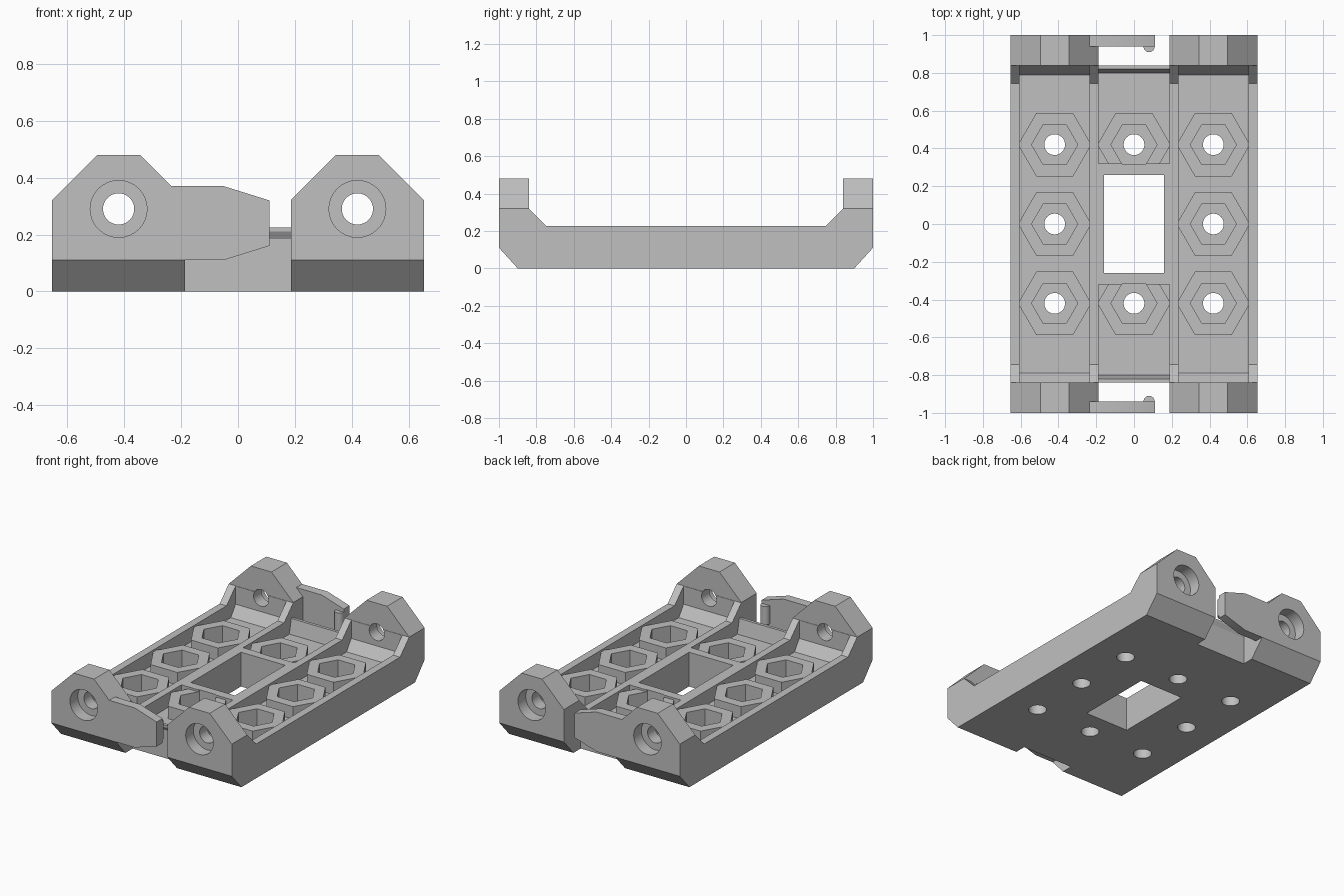
import bpy, bmesh, math
from mathutils import Vector

if "Cube" in bpy.data.objects:
    bpy.data.objects.remove(bpy.data.objects["Cube"], do_unlink=True)

grey = bpy.data.materials.new("plain_grey")
grey.use_nodes = True
colour = (0.53, 0.53, 0.53, 1)
grey.diffuse_color = colour
grey.node_tree.nodes["Principled BSDF"].inputs["Base Color"].default_value = colour


def prism(bm, profile, lo, hi, axis):
    """Extrude a 2D outline from lo to hi along an axis."""
    place = {"x": lambda a, b, t: (t, a, b),
             "y": lambda a, b, t: (a, t, b),
             "z": lambda a, b, t: (a, b, t)}[axis]
    face = bm.faces.new([bm.verts.new(place(a, b, lo)) for a, b in profile])
    out = bmesh.ops.extrude_face_region(bm, geom=[face])
    moved = [v for v in out["geom"] if isinstance(v, bmesh.types.BMVert)]
    bmesh.ops.translate(bm, verts=moved, vec=Vector(place(0, 0, hi - lo)))


def ring(cx, cy, r, n):
    return [(cx + r * math.cos(2 * math.pi * i / n),
             cy + r * math.sin(2 * math.pi * i / n)) for i in range(n)]


def rect(a, b, c, d):
    return [(a, c), (b, c), (b, d), (a, d)]


def mirrored(half):
    """Complete an outline that is symmetric about its first coordinate."""
    return half + [(-a, b) for a, b in reversed(half)]


def make(name, parts):
    bm = bmesh.new()
    for part in parts:
        prism(bm, *part)
    bmesh.ops.recalc_face_normals(bm, faces=bm.faces[:])
    mesh = bpy.data.meshes.new(name)
    bm.to_mesh(mesh)
    bm.free()
    mesh.materials.append(grey)
    obj = bpy.data.objects.new(name, mesh)
    bpy.context.scene.collection.objects.link(obj)
    return obj


def combine(target, operation, parts):
    """Apply a boolean with a temporary tool, then discard the tool."""
    tool = make("tool", parts)
    tool.hide_render = True
    mod = target.modifiers.new("shape", "BOOLEAN")
    mod.operation, mod.solver, mod.object = operation, "EXACT", tool
    graph = bpy.context.evaluated_depsgraph_get()
    mesh = bpy.data.meshes.new_from_object(target.evaluated_get(graph))
    target.modifiers.clear()
    target.data = mesh
    bpy.data.objects.remove(tool, do_unlink=True)


PITCH = 0.42
sides = (-1, 1)
bosses = [(i * PITCH, j * PITCH) for i in (-1, 0, 1) for j in (-1, 0, 1) if (i, j) != (0, 0)]

# Tray blank with raised ends and chamfered underside
side_outline = mirrored([(0.9, 0), (1, 0.11), (1, 0.48), (0.84, 0.48), (0.84, 0.32), (0.745, 0.225)])
body = make("mounting_tray", [(side_outline, -0.655, 0.655, "x")])

# Outer bays between the ribs
bay = mirrored([(0.79, 0.13), (0.839, 0.2), (0.839, 0.6)])
combine(body, "DIFFERENCE", [(bay, min(s * 0.235, s * 0.605), max(s * 0.235, s * 0.605), "x")
                             for s in sides])

# Middle bay and the open notches with an overhanging lip
centre = mirrored([(0.8, 0.13), (0.82, 0.225), (0.82, 0.6)])
combine(body, "DIFFERENCE", [(centre, -0.187, 0.187, "x")])
notch = [(0.825, -0.1), (0.825, 0.185), (0.84, 0.21), (0.84, 0.225),
         (0.81, 0.225), (0.81, 0.6), (1.1, 0.6), (1.1, -0.1)]
for s in sides:
    combine(body, "DIFFERENCE", [([(s * a, b) for a, b in notch], -0.187, 0.187, "x")])

# Sloped shoulders of the end lugs
slope = [(0.33, 0.225), (-0.02, 0.575), (0.33, 0.575)]
for s in sides:
    for t in sides:
        combine(body, "DIFFERENCE", [([(s * (PITCH + t * a), b) for a, b in slope], -1.1, 1.1, "y")])

# Hexagonal bosses and window frame
combine(body, "UNION", [(ring(x, y, 0.194, 6), 0.06, 0.212, "z") for x, y in bosses])
combine(body, "UNION", [(rect(-0.2, 0.2, -0.32, 0.32), 0.06, 0.225, "z")])

# Hex pockets, screw holes and window
combine(body, "DIFFERENCE", [(ring(x, y, 0.122, 6), 0.09, 0.4, "z") for x, y in bosses])
combine(body, "DIFFERENCE", [(ring(x, y, 0.055, 32), -0.1, 0.3, "z") for x, y in bosses])
combine(body, "DIFFERENCE", [(rect(-0.16, 0.16, -0.26, 0.26), -0.1, 0.4, "z")])

# Counterbored cross holes in the lugs
combine(body, "DIFFERENCE", [(ring(s * PITCH, 0.29, 0.055, 32), -1.1, 1.1, "y") for s in sides])
for t in sides:
    combine(body, "DIFFERENCE", [(ring(s * PITCH, 0.29, 0.1, 32), min(t * 0.92, t * 1.1),
                                  max(t * 0.92, t * 1.1), "y") for s in sides])

# Clip arms reaching across the notches, each with a rounded catch
arm = [(-0.25, 0.11), (-0.05, 0.11), (0.11, 0.16), (0.11, 0.32), (-0.05, 0.37), (-0.25, 0.37)]
for s in sides:
    combine(body, "UNION", [(arm, min(s * 0.94, s), max(s * 0.94, s), "y")])
    combine(body, "UNION", [(ring(0.08, s * 0.94, 0.03, 24), 0.18, 0.3, "z")])

# Smooth round holes while keeping machined edges crisp
bpy.ops.object.select_all(action="DESELECT")
body.select_set(True)
bpy.context.view_layer.objects.active = body
bpy.ops.object.shade_smooth_by_angle(angle=math.radians(25))
